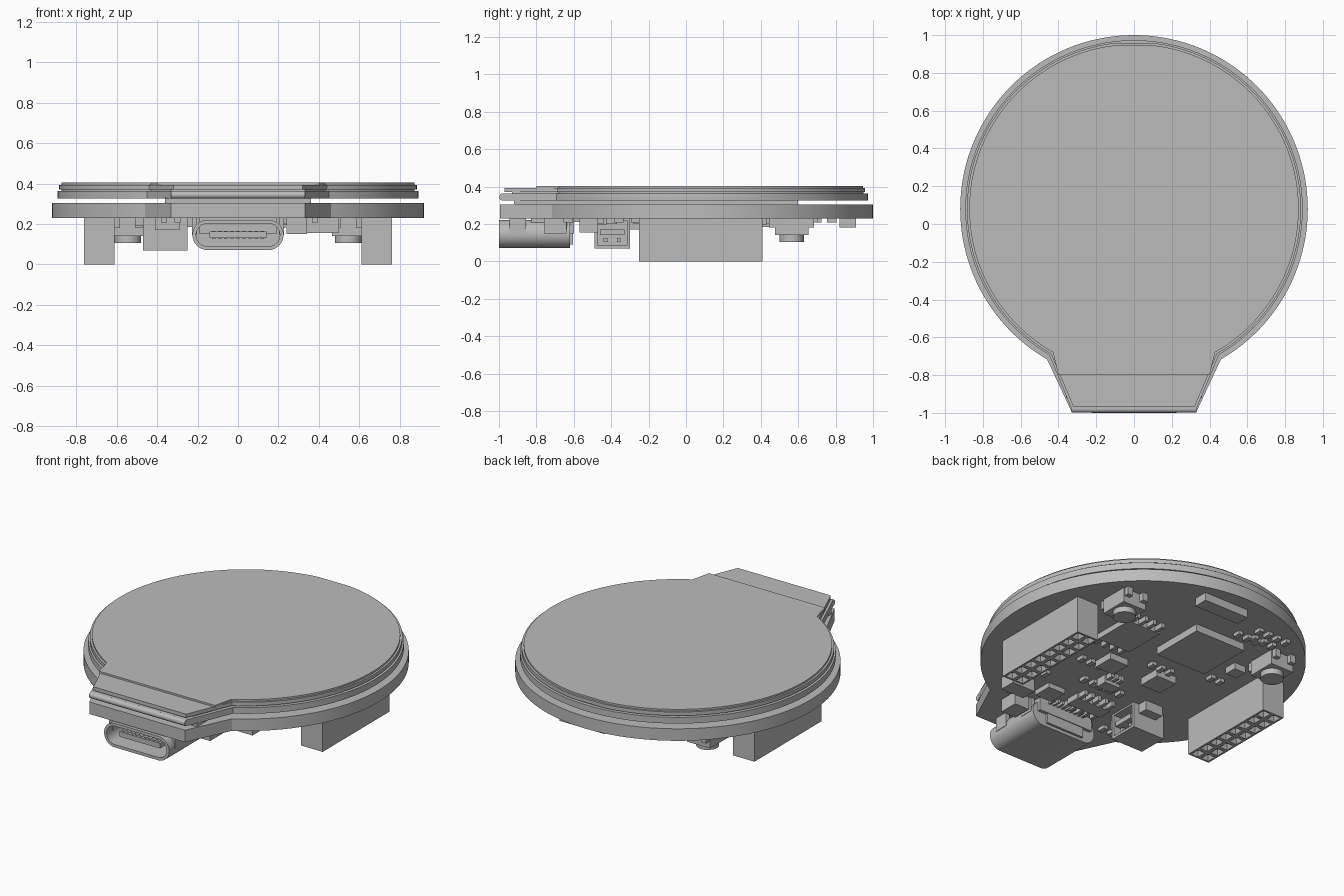
import bpy, bmesh, math
from mathutils import Vector

if "Cube" in bpy.data.objects:
    bpy.data.objects.remove(bpy.data.objects["Cube"], do_unlink=True)

grey = bpy.data.materials.new("plain grey")
grey.use_nodes = True
grey.diffuse_color = (0.5, 0.5, 0.5, 1)
grey.node_tree.nodes["Principled BSDF"].inputs["Base Color"].default_value = (0.5, 0.5, 0.5, 1)

BOARD_Z = 0.23      # underside of the circuit board
CENTRE_Y = 0.08     # centre of the round outline
made = []


def finish(name, bm):
    bmesh.ops.recalc_face_normals(bm, faces=bm.faces)
    mesh = bpy.data.meshes.new(name)
    bm.to_mesh(mesh)
    bm.free()
    mesh.materials.append(grey)
    obj = bpy.data.objects.new(name, mesh)
    bpy.context.collection.objects.link(obj)
    made.append(obj)
    return obj


def prism_bm(points, offset):
    """Extrude a closed outline of 3D points by an offset."""
    bm = bmesh.new()
    offset = Vector(offset)
    a = [bm.verts.new(p) for p in points]
    b = [bm.verts.new(Vector(p) + offset) for p in points]
    bm.faces.new(a)
    bm.faces.new(b[::-1])
    for i in range(len(a)):
        j = (i + 1) % len(a)
        bm.faces.new((a[i], a[j], b[j], b[i]))
    bmesh.ops.recalc_face_normals(bm, faces=bm.faces)
    return bm


def box_bm(x0, x1, y0, y1, z0, z1):
    return prism_bm([(x0, y0, z0), (x1, y0, z0), (x1, y1, z0), (x0, y1, z0)], (0, 0, z1 - z0))


def box(name, *bounds):
    return finish(name, box_bm(*bounds))


def part(name, x, y, w, d, h):
    """Component hanging from the underside of the board."""
    return box(name, x - w / 2, x + w / 2, y - d / 2, y + d / 2, BOARD_Z - h, BOARD_Z + 0.005)


def cylinder(name, centre, radius, offset, segs=32):
    axis = Vector(offset).normalized()
    u = axis.orthogonal().normalized()
    v = axis.cross(u)
    pts = [Vector(centre) + radius * (u * math.cos(t) + v * math.sin(t))
           for t in (2 * math.pi * i / segs for i in range(segs))]
    return finish(name, prism_bm(pts, offset))


def hollow(bm, normal, rim, depth, taper=0.0):
    """Sink the faces that point along normal, leaving a rim."""
    faces = [f for f in bm.faces if f.normal.dot(Vector(normal)) > 0.99]
    bmesh.ops.inset_individual(bm, faces=faces, thickness=rim)
    bmesh.ops.inset_individual(bm, faces=faces, thickness=taper, depth=-depth)


def disc_with_tab(name, r, neck, tab_x, tab_y, z0, z1, top=2.0, segs=120):
    """Round plate with a tapering tab at the front and an optional flat at the back."""
    start = math.asin(neck / r)
    pts = []
    for i in range(segs + 1):
        a = start + (2 * math.pi - 2 * start) * i / segs
        pts.append((r * math.sin(a), min(CENTRE_Y - r * math.cos(a), top), z0))
    pts += [(-tab_x, tab_y, z0), (tab_x, tab_y, z0)]
    return finish(name, prism_bm(pts, (0, 0, z1 - z0)))


# Board and display stack
disc_with_tab("circuit_board", 0.92, 0.46, 0.33, -0.995, BOARD_Z, 0.305)
box("adhesive_pad", -0.36, 0.36, -0.92, 0.6, 0.30, 0.33)
disc_with_tab("backlight_frame", 0.893, 0.45, 0.33, -0.98, 0.325, 0.364)
cylinder("folded_ribbon", (-0.33, -0.979, 0.3445), 0.0195, (0.66, 0, 0))
disc_with_tab("display_core", 0.872, 0.43, 0.33, -0.93, 0.36, 0.375, 0.95)
disc_with_tab("display_glass", 0.884, 0.44, 0.32, -0.97, 0.37, 0.393, 0.958)
disc_with_tab("front_polariser", 0.872, 0.43, 0.40, -0.80, 0.39, 0.404, 0.945)

# Pin headers with two rows of sockets
for side, word in ((1, "left"), (-1, "right")):
    x0, x1 = sorted((side * 0.61, side * 0.76))
    bm = box_bm(x0, x1, -0.25, 0.41, 0, BOARD_Z + 0.005)
    cuts = [((0, -0.25 + 0.66 * k / 8, 0), (0, 1, 0)) for k in range(1, 8)]
    cuts.append((((x0 + x1) / 2, 0, 0), (1, 0, 0)))
    for co, no in cuts:
        bmesh.ops.bisect_plane(bm, geom=bm.verts[:] + bm.edges[:] + bm.faces[:],
                               plane_co=co, plane_no=no)
    bm.normal_update()
    hollow(bm, (0, 0, -1), 0.017, 0.03, 0.016)
    finish(word + "_pin_header", bm)

    # Push buttons
    bx, by = side * 0.545, 0.565
    part(word + "_button_body", bx, by, 0.16, 0.18, 0.09)
    cylinder(word + "_button_cap", (bx, by, 0.105), 0.065, (0, 0, 0.05))
    for sx in (-1, 1):
        for sy in (-1, 1):
            part(word + "_button_leg", bx + sx * 0.055, by + sy * 0.10, 0.035, 0.04, 0.05)

# Charging port: rounded shell, inner tongue and solder tabs
profile = []
half, rad, mid = 0.15, 0.075, 0.146
for end in (1, -1):
    for i in range(17):
        a = -math.pi / 2 + math.pi * i / 16
        profile.append((end * (half + rad * math.cos(a)), -1.0, mid + end * rad * math.sin(a)))
bm = prism_bm(profile, (0, 0.38, 0))
hollow(bm, (0, -1, 0), 0.018, 0.3)
finish("port_shell", bm)
box("port_tongue", -0.14, 0.14, -0.97, -0.69, 0.13, 0.162)
box("port_base", -0.19, 0.19, -0.83, -0.60, 0.15, 0.235)
box("port_rear_cover", -0.13, 0.13, -0.63, -0.605, 0.09, 0.2)
for i in range(9):
    x = -0.12 + 0.03 * i
    box("port_contact", x - 0.008, x + 0.008, -0.96, -0.76, 0.126, 0.166)
    part("port_solder_pin", x, -0.58, 0.014, 0.06, 0.02)
for side in (-1, 1):
    for y in (-0.9, -0.68):
        part("port_solder_tab", side * 0.215, y, 0.025, 0.09, 0.085)

# Battery socket, open toward the left
bm = box_bm(-0.47, -0.25, -0.49, -0.30, 0.07, BOARD_Z + 0.005)
hollow(bm, (1, 0, 0), 0.022, 0.15)
finish("battery_socket", bm)
box("battery_socket_lip", -0.45, -0.25, -0.46, -0.33, 0.14, 0.17)
for y in (-0.43, -0.36):
    box("battery_pin", -0.41, -0.27, y - 0.01, y + 0.01, 0.105, 0.125)
    part("battery_solder_leg", -0.48, y, 0.06, 0.025, 0.04)
for y in (-0.52, -0.27):
    part("battery_anchor", -0.35, y, 0.12, 0.06, 0.06)

# Main chips
part("main_processor", -0.13, 0.43, 0.35, 0.35, 0.045)
part("memory_chip", 0.285, 0.295, 0.23, 0.27, 0.035)
part("crystal", 0.08, 0.865, 0.31, 0.09, 0.05)
part("power_chip", 0.147, -0.02, 0.13, 0.13, 0.04)
part("motion_sensor", -0.18, 0.0, 0.14, 0.14, 0.045)
part("regulator", 0.02, -0.2, 0.11, 0.07, 0.05)
part("inductor", -0.44, 0.37, 0.08, 0.08, 0.04)
part("charger_chip", -0.06, -0.47, 0.24, 0.09, 0.035)
part("diode", 0.29, -0.70, 0.10, 0.12, 0.08)
part("serial_chip", 0.2, -0.5, 0.12, 0.12, 0.03)
part("large_capacitor", 0.42, -0.52, 0.16, 0.1, 0.075)


def pin_row(name, x, y, count, pitch):
    for i in range(count):
        part(name, x + (i - (count - 1) / 2) * pitch, y, 0.022, 0.06, 0.03)


for y in (0.13, 0.46):
    pin_row("memory_pin", 0.285, y, 4, 0.06)
for y in (-0.54, -0.40):
    pin_row("charger_pin", -0.06, y, 5, 0.05)
for y in (-0.25, -0.15):
    pin_row("regulator_pin", 0.02, y, 3, 0.035)

# Small passive parts in short rows: start x, y, count
for x, y, count in ((-0.2, 0.68, 3), (-0.27, 0.78, 4), (-0.3, 0.7, 3), (0.14, -0.27, 5),
                    (0.3, -0.1, 3), (-0.05, 0.1, 3), (0.48, -0.36, 3), (0.38, -0.63, 2),
                    (-0.3, -0.63, 2), (-0.4, 0.2, 2)):
    for i in range(count):
        part("passive_part", x - 0.065 * i, y, 0.03, 0.05, 0.022)

# Smooth the curved walls, keep edges sharp
bpy.ops.object.select_all(action="DESELECT")
for obj in made:
    obj.select_set(True)
bpy.context.view_layer.objects.active = made[0]
bpy.ops.object.shade_smooth_by_angle(angle=math.radians(30))
